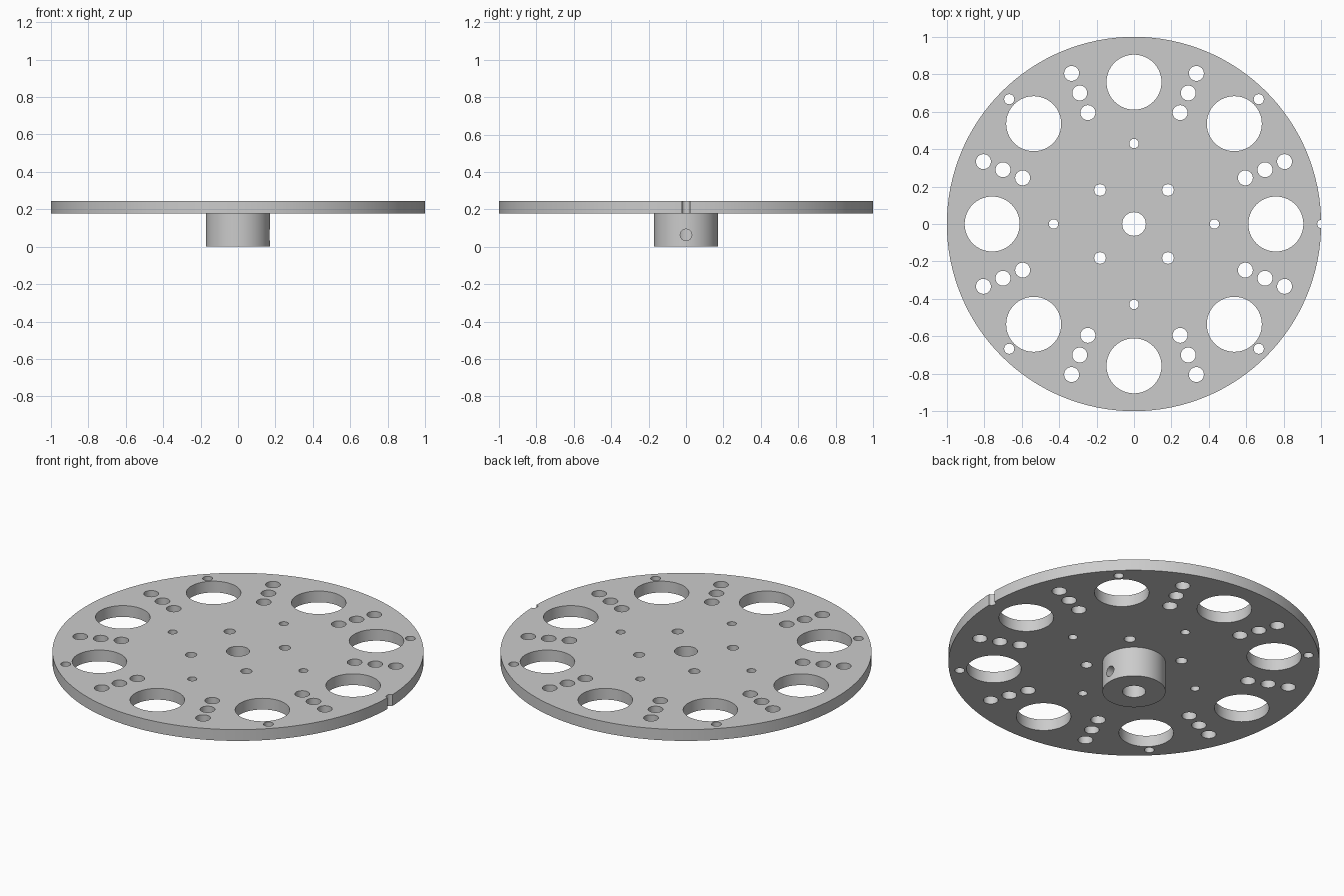
import bpy, bmesh
from math import pi, sin, cos
from mathutils import Matrix, Vector

cube = bpy.data.objects.get("Cube")
if cube:
    bpy.data.objects.remove(cube)

grey = bpy.data.materials.new("machined grey")
grey.use_nodes = True
COLOUR = (0.6, 0.6, 0.6, 1)
grey.diffuse_color = COLOUR
grey.node_tree.nodes["Principled BSDF"].inputs["Base Color"].default_value = COLOUR

PLATE_BOTTOM, PLATE_TOP = 0.178, 0.245
HUB_RADIUS, BORE_RADIUS = 0.17, 0.063


def add_cylinder(bm, radius, start, end, segments):
    """Add a capped cylinder running between two points."""
    start, end = Vector(start), Vector(end)
    axis = end - start
    matrix = Matrix.Translation((start + end) / 2) @ axis.to_track_quat('Z', 'Y').to_matrix().to_4x4()
    bmesh.ops.create_cone(bm, cap_ends=True, segments=segments, radius1=radius,
                          radius2=radius, depth=axis.length, matrix=matrix)


def make_object(name, bm):
    mesh = bpy.data.meshes.new(name)
    bm.to_mesh(mesh)
    bm.free()
    mesh.materials.append(grey)
    obj = bpy.data.objects.new(name, mesh)
    bpy.context.collection.objects.link(obj)
    return obj


def cylinder(name, radius, start, end, segments):
    bm = bmesh.new()
    add_cylinder(bm, radius, start, end, segments)
    return make_object(name, bm)


def cut(obj, cutter):
    """Subtract the cutter, then discard it."""
    mod = obj.modifiers.new("holes", 'BOOLEAN')
    mod.operation, mod.solver, mod.object = 'DIFFERENCE', 'EXACT', cutter
    bpy.ops.object.select_all(action='DESELECT')
    bpy.context.view_layer.objects.active = obj
    obj.select_set(True)
    bpy.ops.object.modifier_apply(modifier=mod.name)
    bpy.data.objects.remove(cutter)


def smooth(obj):
    bpy.ops.object.select_all(action='DESELECT')
    bpy.context.view_layer.objects.active = obj
    obj.select_set(True)
    bpy.ops.object.shade_smooth_by_angle(angle=pi / 6)


# Round plate
plate = cylinder("plate", 1, (0, 0, PLATE_BOTTOM), (0, 0, PLATE_TOP), 128)

# Rings of holes: count, ring radius, first angle, hole radius, segments
rings = [
    (8, 0.758, 0, 0.147, 64),          # large windows
    (8, 0.871, pi / 8, 0.04, 32),      # triple rows, outer to inner
    (8, 0.758, pi / 8, 0.04, 32),
    (8, 0.644, pi / 8, 0.04, 32),
    (4, 0.943, pi / 4, 0.027, 24),     # rim holes
    (4, 0.43, 0, 0.025, 24),           # axis holes
    (4, 0.257, pi / 4, 0.031, 32),     # hub mounting holes
    (1, 0, 0, BORE_RADIUS, 48),        # shaft bore
    (1, 1.002, 0, 0.023, 24),          # index notch in the rim
]
bm = bmesh.new()
for count, ring, first, radius, segments in rings:
    for i in range(count):
        a = first + i * 2 * pi / count
        x, y = ring * cos(a), ring * sin(a)
        add_cylinder(bm, radius, (x, y, PLATE_BOTTOM - 0.1), (x, y, PLATE_TOP + 0.1), segments)
cut(plate, make_object("plate_hole_cutter", bm))
smooth(plate)

# Hub under the plate with its shaft bore and a set screw hole on one side
hub = cylinder("hub", HUB_RADIUS, (0, 0, 0), (0, 0, PLATE_BOTTOM), 64)
cut(hub, cylinder("bore_cutter", BORE_RADIUS, (0, 0, -0.1), (0, 0, 0.3), 48))
cut(hub, cylinder("set_screw_cutter", 0.031, (0.01, 0, 0.063), (0.3, 0, 0.063), 32))
smooth(hub)
